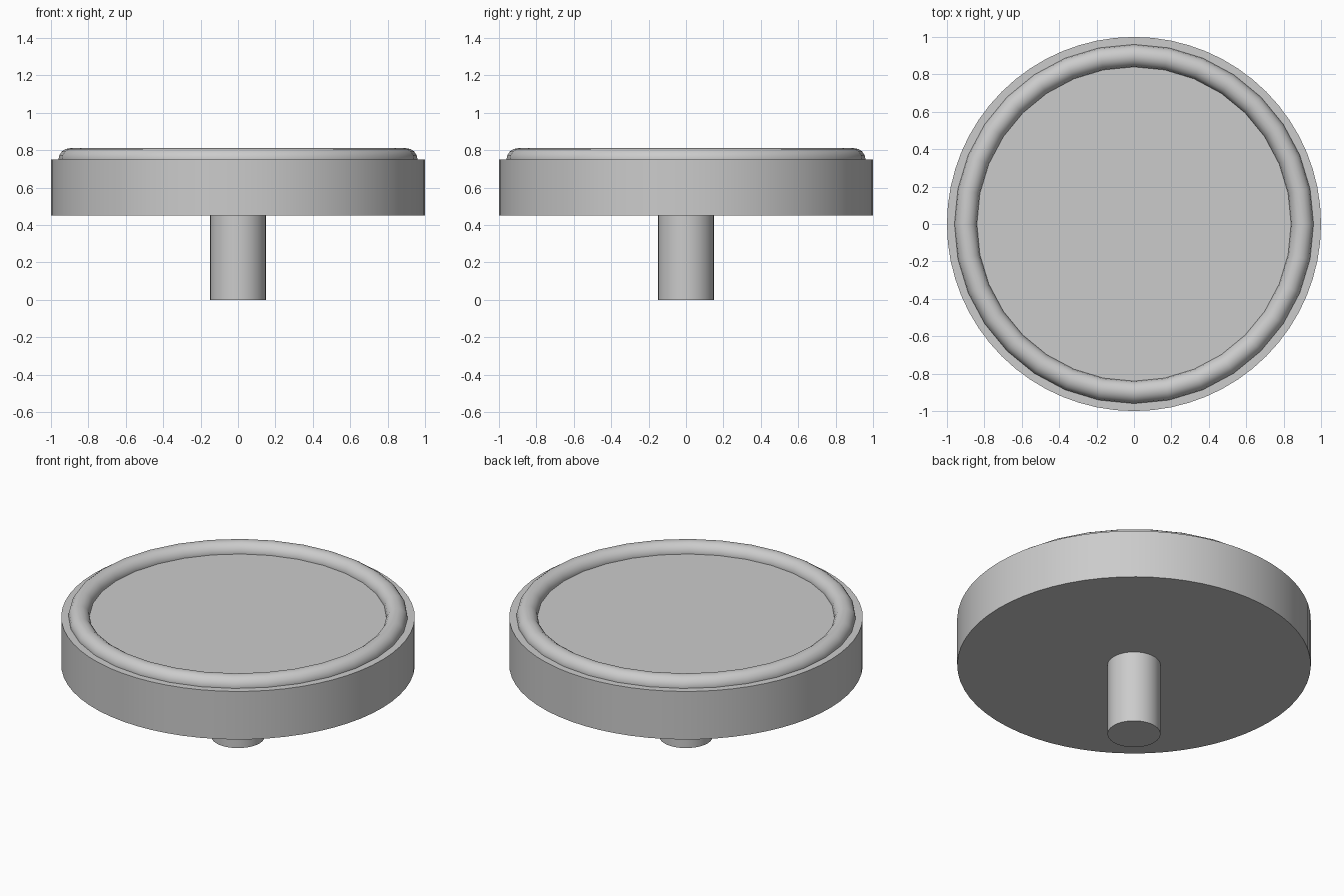
import bpy
import math

cube = bpy.data.objects.get("Cube")
if cube:
    bpy.data.objects.remove(cube, do_unlink=True)

# Single plain grey
grey = bpy.data.materials.new("plain grey")
grey.use_nodes = True
colour = (0.6, 0.6, 0.6, 1)
grey.diffuse_color = colour
grey.node_tree.nodes["Principled BSDF"].inputs["Base Color"].default_value = colour


def finish(name):
    obj = bpy.context.object
    obj.name = name
    obj.data.materials.append(grey)
    bpy.ops.object.shade_smooth_by_angle(angle=math.radians(35))


def cylinder(name, radius, bottom, top, sides):
    bpy.ops.mesh.primitive_cylinder_add(
        vertices=sides, radius=radius, depth=top - bottom,
        location=(0, 0, (bottom + top) / 2))
    finish(name)


# Round top slab and the central stem below it
cylinder("disc", 1.0, 0.45, 0.75, 64)
cylinder("stem", 0.15, 0.0, 0.45, 32)

# Raised rim, half sunk into the slab
bpy.ops.mesh.primitive_torus_add(
    major_radius=0.9, minor_radius=0.06, major_segments=32,
    minor_segments=16, location=(0, 0, 0.75))
finish("rim_ring")
